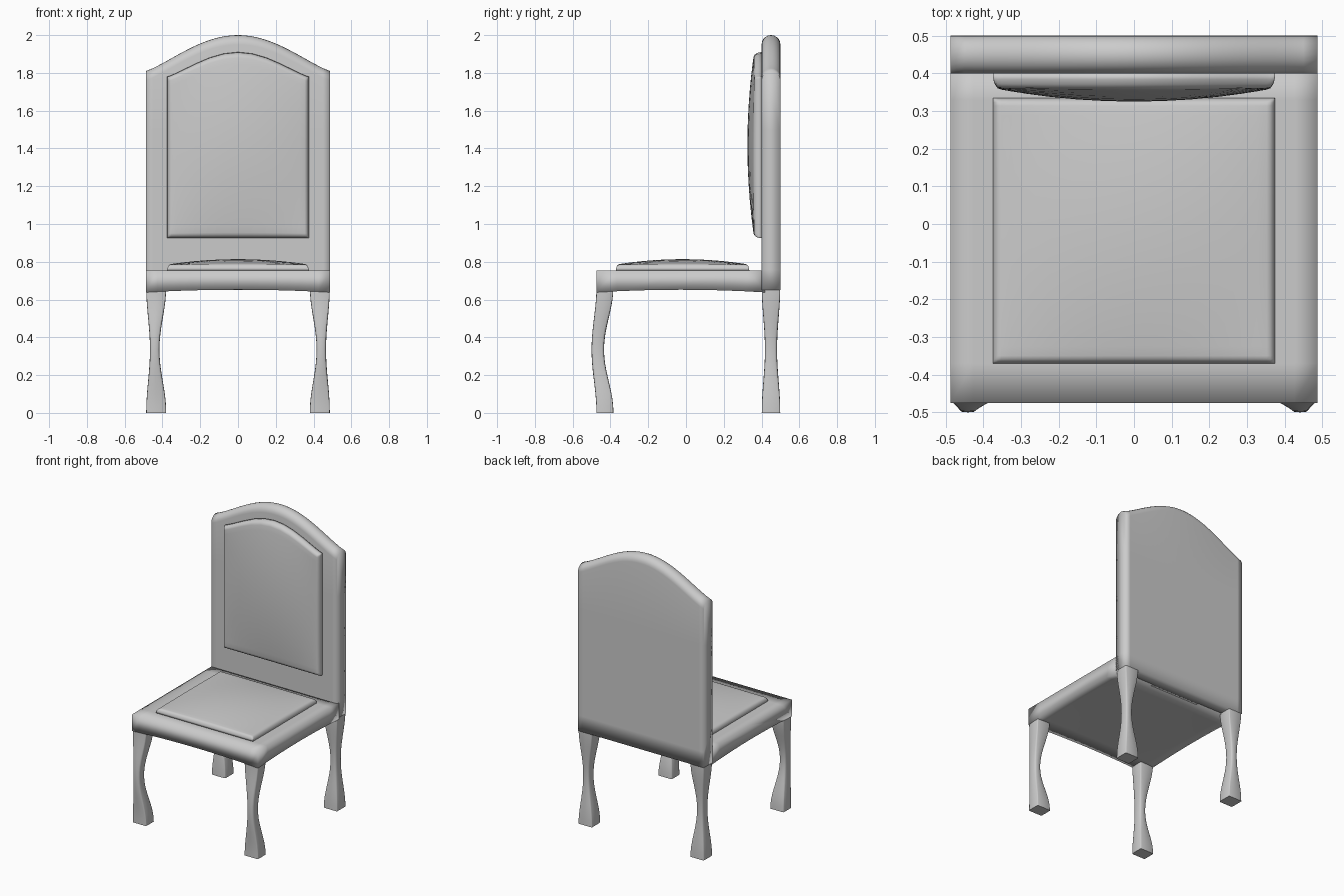
import bpy, bmesh, math
from math import cos, sin, pi

if "Cube" in bpy.data.objects:
    bpy.data.objects.remove(bpy.data.objects["Cube"], do_unlink=True)

grey = bpy.data.materials.new("plain grey")
grey.use_nodes = True
grey.diffuse_color = (0.6, 0.6, 0.6, 1)
grey.node_tree.nodes["Principled BSDF"].inputs["Base Color"].default_value = (0.6, 0.6, 0.6, 1)


def finish(name, bm):
    bmesh.ops.recalc_face_normals(bm, faces=bm.faces)
    for f in bm.faces:
        f.smooth = True
    mesh = bpy.data.meshes.new(name)
    bm.to_mesh(mesh)
    bm.free()
    mesh.materials.append(grey)
    obj = bpy.data.objects.new(name, mesh)
    bpy.context.collection.objects.link(obj)
    return obj


def loft(name, rings):
    """Skin a row of closed rings and cap both ends."""
    bm = bmesh.new()
    rows = [[bm.verts.new(p) for p in ring] for ring in rings]
    for a, b in zip(rows, rows[1:]):
        for i in range(len(a)):
            j = (i + 1) % len(a)
            bm.faces.new((a[i], a[j], b[j], b[i]))
    bm.faces.new(rows[0])
    bm.faces.new(rows[-1])
    return finish(name, bm)


def cushion(name, place, edge, dome):
    """Domed pad with a rounded rim; place(u, v, height) sets each point."""
    half = [0, 0.2, 0.4, 0.6, 0.75, 0.87, 0.94, 0.965, 0.985, 0.996, 1]
    ts = [-t for t in reversed(half[1:])] + half

    def height(u, v):
        d = min(1, (1 - max(abs(u), abs(v))) / 0.05)
        return edge * math.sqrt(d * (2 - d)) + dome * (1 - u * u) * (1 - v * v)

    bm = bmesh.new()
    grid = [[bm.verts.new(place(u, v, height(u, v))) for v in ts] for u in ts]
    for a, b in zip(grid, grid[1:]):
        for i in range(len(ts) - 1):
            bm.faces.new((a[i], b[i], b[i + 1], a[i + 1]))
    # close the underside
    rim = [r[0] for r in grid] + grid[-1][1:] + [r[-1] for r in grid[-2::-1]] + grid[0][-2:0:-1]
    bm.faces.new(rim)
    obj = finish(name, bm)
    # the domed side must face outward
    return obj


def arch(x, half, low, rise):
    return low + rise * max(0, cos(pi / 2 * x / half)) ** 1.2


HALF = 0.487
inner = [-0.41 + 0.82 * i / 24 for i in range(25)]
columns = [-HALF, -0.45] + inner + [0.45, HALF]

# Backrest: flat sides, rounded top edge, arched outline
rings = []
for x in columns:
    top = arch(x, HALF, 1.81, 0.19)
    ring = [(x, 0.4, z) for z in (0.65, 0.76, 0.9, 1.2, 1.5)]
    for i in range(11):
        a = pi * i / 10
        ring.append((x, 0.45 - 0.05 * cos(a), top - 0.05 + 0.05 * sin(a)))
    ring += [(x, 0.5, z) for z in (1.5, 1.2, 0.9, 0.76, 0.65)]
    rings.append(ring)
loft("backrest", rings)

# Seat frame: gently arched lower edges
rings = []
for i in range(-8, 9):
    u = i / 8
    x = u * HALF
    ring = [(x, y, 0.755) for y in (-0.475, -0.37, 0, 0.33, 0.42)]
    for j in range(8, -9, -2):
        v = j / 8
        ring.append((x, -0.028 + 0.447 * v, 0.652 - 0.014 * u * u * v * v))
    rings.append(ring)
loft("seat_frame", rings)

# Cushions on the seat and the backrest
cushion("seat_cushion",
        lambda u, v, h: (0.375 * u, -0.018 + 0.353 * v, 0.755 + h), 0.03, 0.029)


def back_place(u, v, h):
    x = 0.375 * u
    top = arch(x, 0.375, 1.78, 0.13)
    return (x, 0.399 - h, 0.925 + (top - 0.925) * (v + 1) / 2)


cushion("back_cushion", back_place, 0.038, 0.036)


# Legs: square feet and tops, waisted and rounded in the middle
def leg(name, side, y_end, y_mid, dy_end, dy_mid):
    rings = []
    for k in range(19):
        t = k / 18
        s = (1 - cos(2 * pi * t)) / 2
        mix = lambda a, b: a + (b - a) * s
        power = mix(0.12, 0.5)
        ring = []
        for i in range(16):
            a = 2 * pi * i / 16
            c, d = [math.copysign(abs(w) ** power, w) if abs(w) > 0.001 else 0
                    for w in (cos(a), sin(a))]
            ring.append((side * (mix(0.433, 0.441) + c * mix(0.053, 0.025)),
                         mix(y_end, y_mid) + d * mix(dy_end, dy_mid), 0.67 * t))
        rings.append(ring)
    obj = loft(name, rings)
    # keep a crisp edge round the foot
    for p in obj.data.polygons:
        if len(p.vertices) > 4:
            p.use_smooth = False


for label, side in (("left", 1), ("right", -1)):
    leg("front_leg_" + label, side, -0.429, -0.467, 0.045, 0.033)
    leg("back_leg_" + label, side, 0.45, 0.45, 0.049, 0.032)
